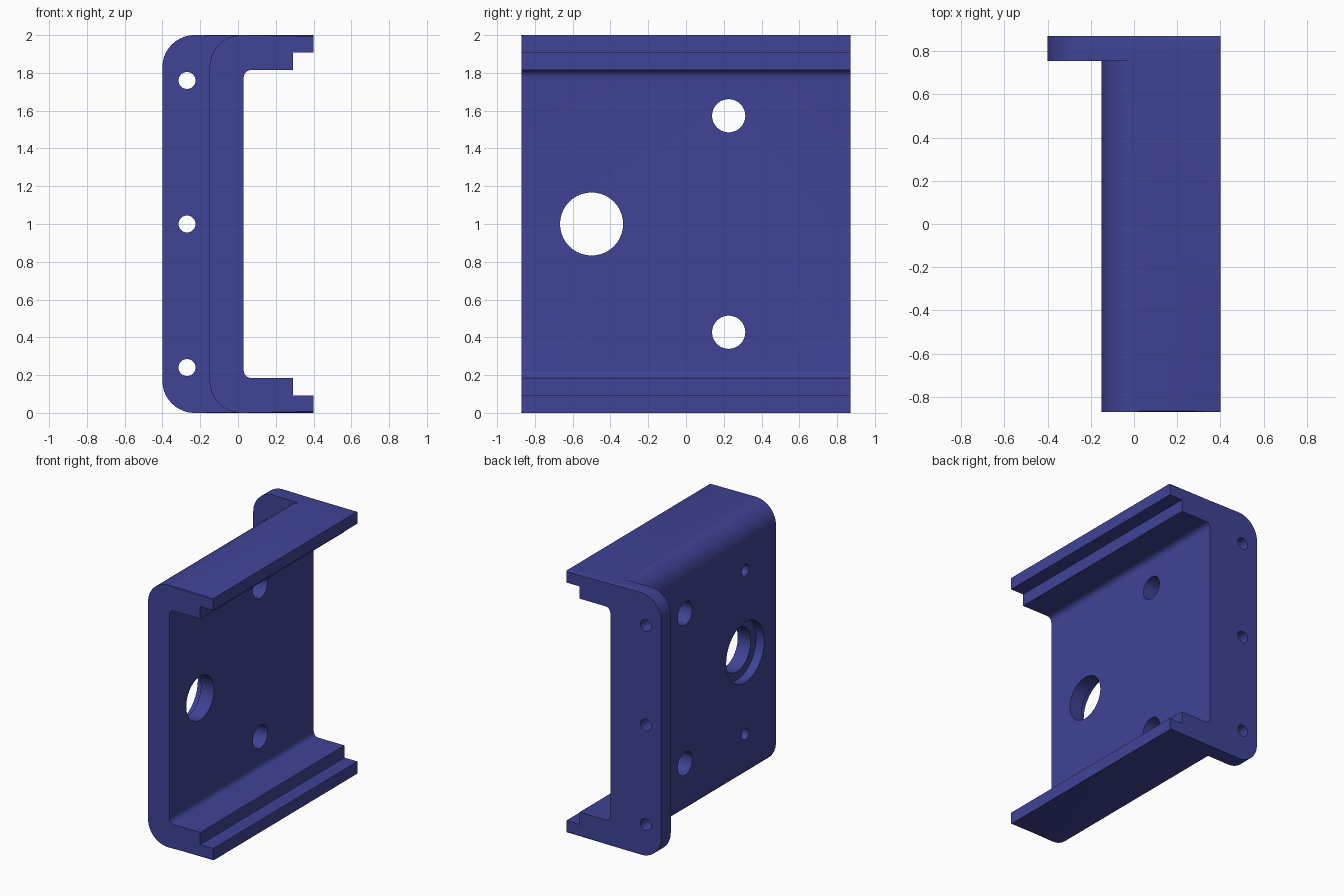
import bpy, bmesh, math
from mathutils import Matrix, Vector

if "Cube" in bpy.data.objects:
    bpy.data.objects.remove(bpy.data.objects["Cube"])

blue = bpy.data.materials.new("anodised blue")
blue.diffuse_color = (0.05, 0.056, 0.30, 1)
blue.use_nodes = True
blue.node_tree.nodes["Principled BSDF"].inputs["Base Color"].default_value = blue.diffuse_color
CHAMFER = 0.008


def arc(cx, cz, r, a0, a1, n):
    """Points on a circle arc, angles in degrees."""
    return [(cx + r * math.cos(math.radians(a0 + (a1 - a0) * i / n)),
             cz + r * math.sin(math.radians(a0 + (a1 - a0) * i / n))) for i in range(n + 1)]


def channel(name, left, y0, y1, chamfered):
    """C-shaped profile in xz, pushed along y, outer rim chamfered at the given ends."""
    r, f = 0.17, 0.04
    outer = [(0.4, 2.0)] + arc(left + r, 2 - r, r, 90, 180, 16)
    inner = arc(0.03 + f, 1.815 - f, f, 180, 90, 6) + [(0.29, 1.815), (0.29, 1.908), (0.4, 1.908)]
    # lower half mirrors the upper half about z = 1
    outer += [(x, 2 - z) for x, z in reversed(outer)]
    inner = [(x, 2 - z) for x, z in reversed(inner)] + inner
    pts = outer + inner
    bm = bmesh.new()
    front = [bm.verts.new((x, y0, z)) for x, z in pts]
    back = [bm.verts.new((x, y1, z)) for x, z in pts]
    n = len(pts)
    bm.faces.new(front)
    bm.faces.new(back[::-1])
    for i in range(n):
        j = (i + 1) % n
        bm.faces.new((front[j], front[i], back[i], back[j]))
    rims = {"front": front, "back": back}
    edges = [bm.edges.get((rims[e][i], rims[e][i + 1]))
             for e in chamfered for i in range(len(outer) - 1)]
    bmesh.ops.bevel(bm, geom=edges, offset=CHAMFER, segments=2, profile=0.5, affect='EDGES')
    bmesh.ops.recalc_face_normals(bm, faces=bm.faces)
    return finish(name, bm)


def finish(name, bm):
    me = bpy.data.meshes.new(name)
    bm.to_mesh(me)
    bm.free()
    me.materials.append(blue)
    ob = bpy.data.objects.new(name, me)
    bpy.context.collection.objects.link(ob)
    return ob


def drill(start, axis, depth, r):
    """Cylinder cutter centred on start, reaching depth to each side along the axis."""
    bm = bmesh.new()
    bmesh.ops.create_cone(bm, cap_ends=True, segments=40, radius1=r, radius2=r, depth=2 * depth,
                          matrix=Matrix.Translation(start) @
                          Vector(axis).to_track_quat('Z', 'Y').to_matrix().to_4x4())
    ob = finish("drill_cutter", bm)
    ob.hide_render = True
    return ob


def combine(target, tool, op):
    mod = target.modifiers.new("cut", 'BOOLEAN')
    mod.operation, mod.object, mod.solver = op, tool, 'EXACT'
    bpy.context.view_layer.objects.active = target
    bpy.ops.object.modifier_apply(modifier=mod.name)
    bpy.data.objects.remove(tool)


# channel body with the wider mounting flange at the back
bracket = channel("channel_bracket", -0.15, -0.87, 0.82, ["front"])
combine(bracket, channel("flange", -0.4, 0.755, 0.87, ["front", "back"]), 'UNION')

X, Y = (1, 0, 0), (0, 1, 0)
holes = [((-0.06, -0.5, 1), X, 0.3, 0.167),      # main bore
         ((-0.15, -0.5, 1), X, 0.07, 0.23)]      # counterbore on the outside
for s in (-1, 1):
    holes.append(((-0.06, 0.226, 1 + s * 0.573), X, 0.3, 0.088))   # plate holes
    holes.append(((-0.15, -0.5, 1 + s * 0.625), X, 0.12, 0.043))   # blind screw holes
for s in (-1, 0, 1):
    holes.append(((-0.27, 0.81, 1 + s * 0.76), Y, 0.2, 0.045))     # flange holes
for h in holes:
    combine(bracket, drill(*h), 'DIFFERENCE')

bpy.ops.object.select_all(action='DESELECT')
bracket.select_set(True)
bpy.context.view_layer.objects.active = bracket
bpy.ops.object.shade_smooth_by_angle(angle=math.radians(30))
